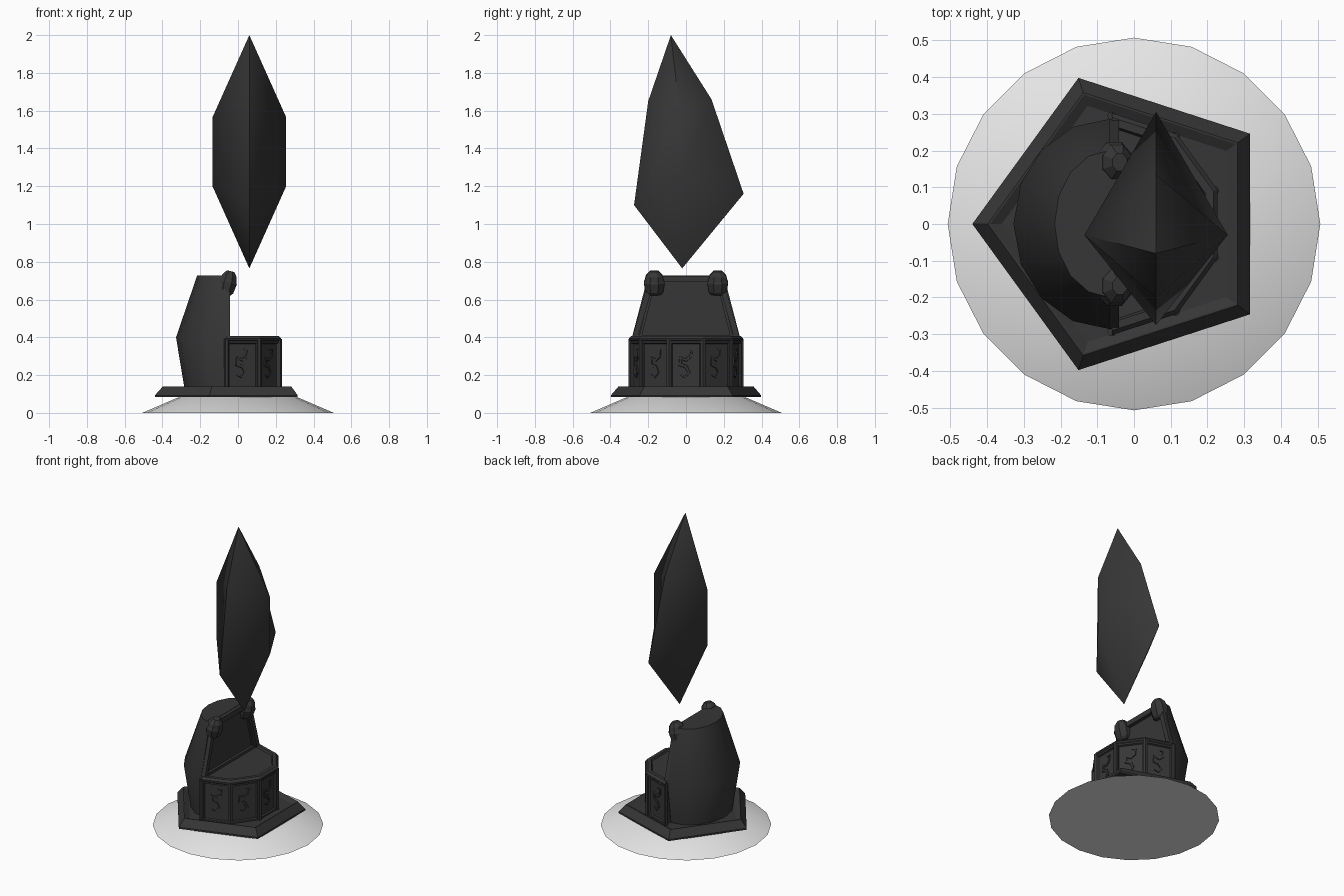
import bpy, bmesh, math
from mathutils import Vector, Matrix

if "Cube" in bpy.data.objects:
    bpy.data.objects.remove(bpy.data.objects["Cube"])


def material(name, v):
    m = bpy.data.materials.new(name)
    m.diffuse_color = (v, v, v, 1)
    m.use_nodes = True
    m.node_tree.nodes["Principled BSDF"].inputs["Base Color"].default_value = m.diffuse_color
    return m


STONE = material("dark_stone", 0.037)
SNOW = material("pale_ground", 0.8)


def finish(name, bm, mat=STONE, angle=None):
    bmesh.ops.recalc_face_normals(bm, faces=bm.faces)
    me = bpy.data.meshes.new(name)
    bm.to_mesh(me)
    bm.free()
    ob = bpy.data.objects.new(name, me)
    bpy.context.collection.objects.link(ob)
    me.materials.append(mat)
    if angle:
        bpy.ops.object.select_all(action='DESELECT')
        ob.select_set(True)
        bpy.context.view_layer.objects.active = ob
        bpy.ops.object.shade_smooth_by_angle(angle=math.radians(angle))
    return ob


def loft(rings):
    """Skin closed rings of points and cap both ends."""
    bm = bmesh.new()
    vs = [[bm.verts.new(p) for p in r] for r in rings]
    n = len(vs[0])
    for a, b in zip(vs, vs[1:]):
        for i in range(n):
            j = (i + 1) % n
            bm.faces.new((a[i], a[j], b[j], b[i]))
    bm.faces.new(vs[0])
    bm.faces.new(vs[-1])
    return bm


def arc(cx, rx, ry, z, angles):
    return [(cx + rx * math.cos(math.radians(a)), ry * math.sin(math.radians(a)), z)
            for a in angles]


def bar(name, p, q, radius, sides=4):
    p, q = Vector(p), Vector(q)
    bm = bmesh.new()
    rot = (q - p).to_track_quat('Z', 'Y').to_matrix().to_4x4()
    spin = Matrix.Rotation(math.pi / sides, 4, 'Z')
    bmesh.ops.create_cone(bm, cap_ends=True, segments=sides, radius1=radius, radius2=radius,
                          depth=(q - p).length,
                          matrix=Matrix.Translation((p + q) / 2) @ rot @ spin)
    return finish(name, bm)


# Ground mound
mound = range(0, 360, 18)
finish("ground_mound", loft([arc(0, r, r, z, mound) for r, z in
                             ((0.507, 0), (0.31, 0.085), (0.2, 0.09))]), SNOW, 30)

# Five-sided plinth with a recessed top
penta = range(36, 360, 72)
penta = [a + 0 for a in penta]
finish("plinth", loft([arc(-0.022, r, r, z, penta) for r, z in
                       ((0.418, 0.083), (0.418, 0.093), (0.376, 0.14),
                        (0.37, 0.14), (0.338, 0.125))]))

# Half-decagon altar with inset side panels
CX = -0.06
deca = range(-90, 91, 36)
bm = loft([arc(CX, 0.297, 0.297, z, deca) for z in (0.12, 0.385)])
sides = [f for f in bm.faces if len(f.verts) == 4 and f.calc_center_median().x > CX + 0.02]
bmesh.ops.recalc_face_normals(bm, faces=bm.faces)
bmesh.ops.inset_individual(bm, faces=sides, thickness=0.022, depth=0)
bmesh.ops.inset_individual(bm, faces=sides, thickness=0.006, depth=-0.01)
finish("altar", bm)
finish("altar_rim", loft([arc(CX, r, r, z, deca) for r, z in
                          ((0.297, 0.38), (0.302, 0.385), (0.302, 0.395),
                           (0.29, 0.408), (0.268, 0.408), (0.262, 0.396))]))
for x, y, _ in arc(CX, 0.294, 0.294, 0, deca):
    bar("altar_post", (x, y, 0.12), (x, y, 0.39), 0.013, 6)

# Carved scroll relief on each panel
scroll = [(-0.03, 0.20), (-0.005, 0.19), (0.015, 0.215), (0.0, 0.245), (-0.03, 0.255),
          (-0.028, 0.29), (0.0, 0.28), (0.025, 0.30), (0.03, 0.335), (0.008, 0.335)]
for a in range(-72, 73, 36):
    t = math.radians(a)
    out, side = Vector((math.cos(t), math.sin(t), 0)), Vector((-math.sin(t), math.cos(t), 0))
    base = Vector((CX, 0, 0)) + out * 0.272
    bm = bmesh.new()
    left, right = [], []
    pts = [base + side * u + Vector((0, 0, z)) for u, z in scroll]
    rings = []
    for i, p in enumerate(pts):
        d = (pts[min(i + 1, len(pts) - 1)] - pts[max(i - 1, 0)]).normalized()
        w = d.cross(out) * (0.004 + 0.008 * math.sin(math.pi * i / (len(pts) - 1)))
        rings.append([p - w - out * 0.004, p - w * 0.7 + out * 0.006,
                      p + w * 0.7 + out * 0.006, p + w - out * 0.004])
    bm.free()
    finish("panel_scroll", loft(rings))

# Rounded back block, widest at altar height
back = [90 + 22.5 * i for i in range(9)]
finish("back_block", loft([arc(-0.066, rx, ry, z, back) for rx, ry, z in
                           ((0.216, 0.25, 0.12), (0.262, 0.286, 0.40),
                            (0.15, 0.2, 0.728))]), STONE, 40)

# Framing of the block's flat face, mirrored left and right
for s in (-1, 1):
    bar("frame_post", (-0.056, s * 0.272, 0.39), (-0.056, s * 0.195, 0.66), 0.021)
    bar("frame_trim", (-0.063, s * 0.245, 0.39), (-0.063, s * 0.165, 0.71), 0.010)
    # domed, slightly forward-tipped post cap
    oct_angles = [22.5 + 45 * i for i in range(8)]
    bm = loft([arc(0, r, r * 1.15, z, oct_angles) for r, z in
               ((0.034, -0.065), (0.045, -0.05), (0.052, 0.0), (0.047, 0.012),
                (0.042, 0.035), (0.022, 0.06))])
    bm.transform(Matrix.Translation((-0.053, s * 0.168, 0.692)) @
                 Matrix.Rotation(math.radians(14), 4, 'Y'))
    finish("post_cap", bm)
bar("frame_lintel", (-0.06, -0.17, 0.709), (-0.06, 0.17, 0.709), 0.024)
bar("frame_sill", (-0.06, -0.27, 0.402), (-0.06, 0.27, 0.402), 0.016)

# Floating crystal: four-sided rings between two tips
bm = bmesh.new()
top = bm.verts.new((0.06, -0.08, 2.0))
tip = bm.verts.new((0.06, -0.02, 0.765))
low = [bm.verts.new(p) for p in ((0.06, -0.275, 1.10), (0.255, -0.03, 1.2),
                                 (0.06, 0.305, 1.16), (-0.135, -0.03, 1.2))]
high = [bm.verts.new(p) for p in ((0.06, -0.2, 1.65), (0.255, -0.03, 1.565),
                                  (0.06, 0.135, 1.66), (-0.135, -0.03, 1.565))]
for i in range(4):
    j = (i + 1) % 4
    bm.faces.new((tip, low[j], low[i]))
    bm.faces.new((low[i], low[j], high[j], high[i]))
    bm.faces.new((high[i], high[j], top))
for f in bm.faces:
    f.smooth = True
for e in bm.edges:
    ridge = all(abs(v.co.x - 0.06) < 0.001 for v in e.verts)
    if ridge or (top in e.verts):
        e.smooth = False
finish("crystal", bm)
